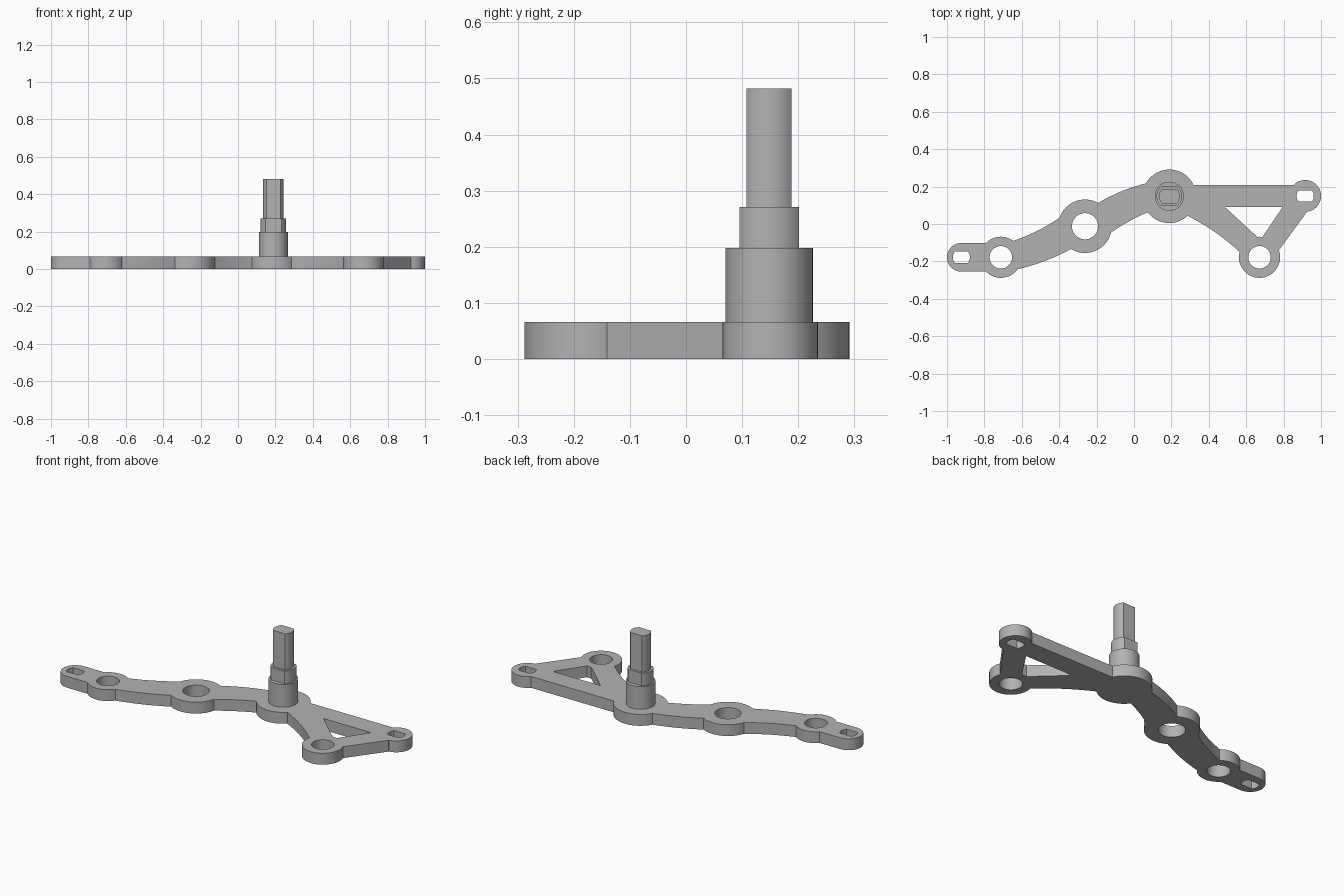
import bpy, bmesh, math
from mathutils import Vector

THICK = 0.066
SLOT_L, SLOT_R = (-0.923, -0.178), (0.915, 0.15)
BOSS_A, BOSS_B = (-0.712, -0.178), (-0.262, -0.012)
HUB, BOSS_C = (0.189, 0.148), (0.671, -0.178)

cube = bpy.data.objects.get("Cube")
if cube:
    bpy.data.objects.remove(cube, do_unlink=True)

steel = bpy.data.materials.new("grey metal")
steel.use_nodes = True
steel.diffuse_color = (0.45, 0.45, 0.45, 1)
steel.node_tree.nodes["Principled BSDF"].inputs["Base Color"].default_value = steel.diffuse_color


def prism(name, outline, z0=0.0, z1=THICK):
    """Extrude a counter-clockwise outline between two heights."""
    bm = bmesh.new()
    face = bm.faces.new([bm.verts.new((x, y, z0)) for x, y in outline])
    top = bmesh.ops.extrude_face_region(bm, geom=[face])["geom"]
    bmesh.ops.translate(bm, vec=(0, 0, z1 - z0),
                        verts=[v for v in top if isinstance(v, bmesh.types.BMVert)])
    bmesh.ops.recalc_face_normals(bm, faces=bm.faces)
    mesh = bpy.data.meshes.new(name)
    bm.to_mesh(mesh)
    bm.free()
    mesh.materials.append(steel)
    obj = bpy.data.objects.new(name, mesh)
    bpy.context.collection.objects.link(obj)
    return obj


def circle(centre, r, n=64):
    return [(centre[0] + r * math.cos(2 * math.pi * i / n),
             centre[1] + r * math.sin(2 * math.pi * i / n)) for i in range(n)]


def double_d(centre, r, flat, n=12):
    """Circle cut by two flats facing front and back."""
    a = math.asin(flat / r)
    angles = [side + a * (2 * i / n - 1) for side in (0, math.pi) for i in range(n + 1)]
    return [(centre[0] + r * math.cos(t), centre[1] + r * math.sin(t)) for t in angles]


def bow(p, q, sag, n=12):
    """Shallow curve from p to q, bulging to the right of travel by sag."""
    p, q = Vector(p), Vector(q)
    d = (q - p).normalized()
    side = Vector((d.y, -d.x))
    return [tuple(p.lerp(q, i / n) + side * sag * 4 * (i / n) * (1 - i / n))
            for i in range(n + 1)]


def combine(target, tool, operation):
    mod = target.modifiers.new("join", "BOOLEAN")
    mod.operation, mod.solver, mod.object = operation, "EXACT", tool
    bpy.context.view_layer.objects.active = target
    bpy.ops.object.modifier_apply(modifier=mod.name)
    bpy.data.objects.remove(tool, do_unlink=True)


# Triangular web with its window
plate = prism("lever_plate", [HUB] + bow((0.285, 0.045), (0.565, -0.15), 0.0 - 0.012)
              + [BOSS_C, (0.774, -0.141), (0.925, 0.065), SLOT_R, (0.915, 0.208), (0.19, 0.208)])
combine(plate, prism("window", [(0.487, 0.09), (0.676, -0.085), (0.794, 0.09)],
                     -0.1, 0.2), "DIFFERENCE")

# Curved arm: a sagging outer half and an arching inner half
outer_arm = (bow((-0.62, -0.241), (-0.337, -0.134), 0.01) + [BOSS_B]
             + bow((-0.395, 0.036), (-0.645, -0.09), -0.01) + [BOSS_A])
inner_arm = (bow((-0.122, -0.045), (0.075, 0.063), -0.006) + [HUB]
             + bow((0.066, 0.218), (-0.193, 0.112), 0.01) + [BOSS_B])
end_tab = [(-0.923, -0.255), (-0.712, -0.255), (-0.712, -0.101), (-0.923, -0.101)]
for outline in (inner_arm, outer_arm, end_tab):
    combine(plate, prism("arm", outline), "UNION")

# Round bosses
for centre, r in ((HUB, 0.143), (BOSS_B, 0.143), (BOSS_A, 0.11), (BOSS_C, 0.11),
                  (SLOT_R, 0.085), (SLOT_L, 0.077)):
    combine(plate, prism("boss", circle(centre, r)), "UNION")

# Holes and flat-sided slots
for outline in (circle(BOSS_A, 0.06), circle(BOSS_B, 0.07), circle(BOSS_C, 0.06),
                double_d(SLOT_L, 0.046, 0.03), double_d(SLOT_R, 0.046, 0.03)):
    combine(plate, prism("hole", outline, -0.1, 0.2), "DIFFERENCE")

# Stepped shaft: round collar, then two flat-sided steps
parts = [plate,
         prism("shaft_collar", circle(HUB, 0.078), THICK, 0.198),
         prism("shaft_shoulder", double_d(HUB, 0.068, 0.053), 0.198, 0.271),
         prism("shaft_tip", double_d(HUB, 0.055, 0.04), 0.271, 0.482)]

bpy.ops.object.select_all(action="DESELECT")
for part in parts:
    part.select_set(True)
bpy.context.view_layer.objects.active = plate
bpy.ops.object.shade_smooth_by_angle(angle=math.radians(25))
